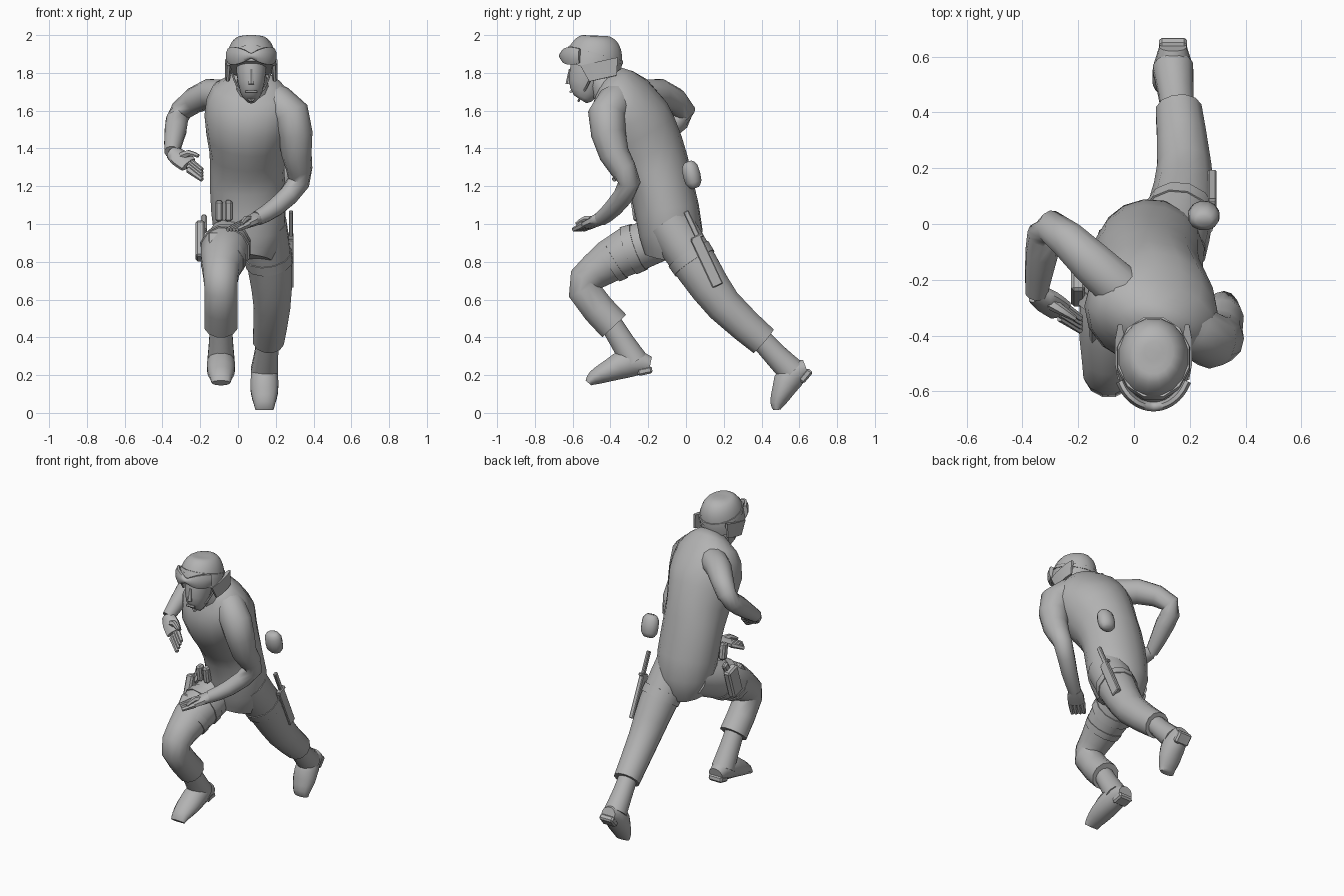
import bpy
import bmesh
import math
from mathutils import Vector, Matrix, Euler

default = bpy.data.objects.get("Cube")
if default:
    bpy.data.objects.remove(default, do_unlink=True)

grey = bpy.data.materials.new("plain grey")
grey.use_nodes = True
tone = (.45, .45, .45, 1)
grey.diffuse_color = tone
grey.node_tree.nodes["Principled BSDF"].inputs["Base Color"].default_value = tone

ACROSS = Vector((1, 0, 0))
UPRIGHT = Vector((0, 0, 1))


def finish(name, bm, sharp):
    """Shade smooth except on sharp edges, then link the object."""
    bmesh.ops.recalc_face_normals(bm, faces=bm.faces)
    for face in bm.faces:
        face.smooth = True
    for edge in bm.edges:
        edge.smooth = edge.calc_face_angle(0) < math.radians(sharp)
    mesh = bpy.data.meshes.new(name)
    bm.to_mesh(mesh)
    bm.free()
    mesh.materials.append(grey)
    obj = bpy.data.objects.new(name, mesh)
    bpy.context.collection.objects.link(obj)
    return obj


def full_ring(ring):
    """Ring as a vector of centre, half width and half depth; round if no depth is given."""
    return Vector(ring if len(ring) == 5 else (*ring, ring[-1]))


def refine(rings):
    """Insert a smoothly interpolated ring between each pair."""
    result = [rings[0]]
    last = len(rings) - 1
    for i in range(last):
        near = rings[i] + rings[i + 1]
        far = rings[max(i - 1, 0)] + rings[min(i + 2, last)]
        result += [(near * 9 - far) / 16, rings[i + 1]]
    return result


def loft(name, rings, sides=12, ref=ACROSS, twist=0, sharp=55):
    """Skin elliptical rings set square to their path, the last one yawed by twist."""
    bm = bmesh.new()
    rings = refine([full_ring(r) for r in rings])
    centres = [Vector(r[:3]) for r in rings]
    last = len(rings) - 1
    loops = []
    for i, ring in enumerate(rings):
        along = (centres[min(i + 1, last)] - centres[max(i - 1, 0)]).normalized()
        side = Matrix.Rotation(-twist * i / last, 3, "Z") @ ref
        side = (side - along * side.dot(along)).normalized()
        wide, deep = side * ring[3], along.cross(side) * ring[4]
        angles = [math.tau * (k + .5) / sides for k in range(sides)]
        loops.append([bm.verts.new(centres[i] + wide * math.cos(a) + deep * math.sin(a))
                      for a in angles])
    for low, high in zip(loops, loops[1:]):
        for k in range(sides):
            bm.faces.new((low[k - 1], low[k], high[k], high[k - 1]))
    bm.faces.new(loops[0])
    bm.faces.new(loops[-1])
    return finish(name, bm, sharp)


def strap(name, limb, index, start, length):
    """Band wrapped round a limb, just outside the stretch after one of its rings."""
    low, high = full_ring(limb[index]), full_ring(limb[index + 1])
    ends = []
    for t in (start, start + length):
        ring = low.lerp(high, t)
        ends.append((*ring[:3], ring[3] * 1.05, ring[4] * 1.05))
    return loft(name, ends)


def box(name, centre, size, tilt, bevel=.01):
    """Bevelled box leaning by tilt degrees about x."""
    bm = bmesh.new()
    bmesh.ops.create_cube(bm, size=1)
    bmesh.ops.scale(bm, vec=size, verts=bm.verts)
    bmesh.ops.bevel(bm, geom=bm.edges[:], offset=bevel, segments=1, affect="EDGES")
    turn = Euler((math.radians(tilt), 0, 0)).to_matrix().to_4x4()
    bm.transform(Matrix.Translation(centre) @ turn)
    return finish(name, bm, 30)


def hand(side, wrist, tip, thumb_tip, spread):
    """Flat palm, four fingers fanned along spread, and a thumb."""
    wrist, tip, thumb_tip, spread = map(Vector, (wrist, tip, thumb_tip, spread))
    knuckles = wrist.lerp(tip, .55)
    middle = wrist.lerp(tip, .25)
    loft(side + "_palm", [(*wrist, .04, .035), (*middle, .055, .03), (*knuckles, .052, .024)],
         sides=8, ref=spread)
    for i in range(4):
        shift = spread * (i - 1.5)
        loft(side + "_finger", [(*(knuckles + shift), .019), (*(tip + shift), .012)], sides=6)
    bend = middle.lerp(thumb_tip, .5) + UPRIGHT * .02
    loft(side + "_thumb", [(*middle, .025), (*bend, .018), (*thumb_tip, .01)], sides=6, ref=UPRIGHT)


def foot(side, heel, length, pitch):
    """Flat-soled boot foot with a heel block, pitched toe down."""
    rings = []
    for t, height in ((0, .045), (.3, .08), (.65, .06), (.9, .04), (1, .02)):
        rings.append((0, -length * t, height, .05 + .028 * math.sin(math.pi * t), height))
    shoe = loft(side + "_boot_foot", rings)
    block = box(side + "_heel", (0, -.035, .02), (.1, .08, .04), 0)
    for part in (shoe, block):
        part.location = heel
        part.rotation_euler.x = math.radians(pitch)


# Torso, leaning forward with the left shoulder leading
torso = [(.05, -.09, .82, .13), (.06, -.08, .95, .19, .17), (.05, -.13, 1.2, .2, .17),
         (.05, -.2, 1.37, .2), (.06, -.3, 1.55, .24, .22), (.08, -.35, 1.7, .22, .15),
         (.08, -.4, 1.78, .08)]
loft("torso", torso, sides=16, twist=.4)
loft("collar", [(.08, -.4, 1.7, .1), (.07, -.47, 1.79, .07)])

# Head and face, built round the middle of the skull
MID, BACK, RIM = .07, -.5, 1.82
loft("neck", [(MID, -.41, 1.7, .07), (MID, BACK, RIM, .07)])
loft("head", [(MID, -.56, 1.66, .03, .04), (MID, -.54, 1.7, .06, .08),
              (MID, -.52, 1.8, .08, .1), (MID, BACK, 1.9, .08, .1)])
loft("nose", [(MID, -.61, RIM, .01), (MID, -.62, 1.74, .018)], sides=6)
loft("lips", [(MID + s * .03, -.61, 1.7, .008) for s in (-1, 0, 1)], sides=6, ref=UPRIGHT)

# Domed helmet, its rim lower at the back
dome = []
for i in range(7):
    reach = math.cos(i / 4) ** .55
    dome.append((MID, BACK + .045 * math.sin(i / 3.6), RIM + .177 * math.sin(i / 4),
                 .135 * reach, .157 * reach))
loft("helmet", dome, sides=16)
strap("goggle_strap", dome, 1, .5, .5)

# Goggles with two lens lobes wrapped round the brow
goggles = []
for i in range(-6, 7):
    a = i / 5.2
    goggles.append((MID + .13 * math.sin(a), BACK - .155 * math.cos(a), 1.89,
                    .015 + .035 * abs(math.sin(2 * a)), .018))
loft("goggles", goggles, sides=8, ref=UPRIGHT)

# Ear flaps and chin strap on both sides
for s in (-1, 1):
    loft("ear_flap", [(MID + s * .12, -.46, 1.86, .02, .11),
                      (MID + s * .125, -.44, 1.77, .014, .08)], sides=8)
    loft("chin_strap", [(MID + s * .1, -.49, 1.8, .006), (MID + s * .07, -.53, 1.72, .006),
                        (MID, -.57, 1.65, .006)], sides=6)

# Left arm, bent across the body
loft("left_arm", [(.14, -.33, 1.68, .09), (.28, -.42, 1.58, .1), (.31, -.38, 1.37, .08),
                  (.32, -.3, 1.22, .06), (.2, -.38, 1.09, .05), (.1, -.45, 1.03, .04)],
     ref=Vector((1, -1, 0)))
hand("left", (.1, -.45, 1.03), (-.03, -.57, .97), (.02, -.58, 1), (.017, -.017, 0))

# Right arm, elbow swung back
loft("right_arm", [(.04, -.31, 1.66, .09), (-.15, -.14, 1.69, .08), (-.3, -.01, 1.6, .06),
                   (-.33, -.1, 1.5, .06), (-.35, -.25, 1.38, .04)], ref=Vector((1, 1, 0)))
hand("right", (-.35, -.25, 1.38), (-.19, -.36, 1.26), (-.21, -.34, 1.36), (0, .015, .017))

# Right leg, raised in front
right_leg = [(-.02, -.05, .95, .11), (-.07, -.3, .86, .13), (-.09, -.48, .75, .1),
             (-.09, -.54, .65, .09), (-.09, -.38, .46, .09)]
loft("right_trouser", right_leg)
loft("right_boot_shaft", [(-.09, -.42, .51, .06), (-.09, -.34, .38, .065), (-.09, -.27, .27, .075)])
foot("right", (-.09, -.18, .21), .34, 12)

# Left leg, pushing off behind
left_leg = [(.13, -.09, 1, .13), (.17, .06, .77, .12), (.18, .2, .57, .1), (.16, .41, .38, .085)]
loft("left_trouser", left_leg)
loft("left_boot_shaft", [(.16, .38, .41, .06), (.15, .47, .31, .065), (.14, .56, .22, .075)])
foot("left", (.14, .67, .21), .27, 50)

# Thigh straps
strap("right_thigh_strap", right_leg, 0, .8, .2)
strap("right_lower_strap", right_leg, 1, .4, .2)
strap("left_thigh_strap", left_leg, 0, .7, .2)

# Holster and pouches on the right
box("holster", (-.2, -.22, .91), (.05, .1, .2), -18)
box("pistol_grip", (-.18, -.18, 1), (.03, .05, .1), -30)
box("thigh_pouch", (-.11, -.38, .9), (.1, .07, .1), -38)
for x in (-.1, -.05):
    box("belt_magazine", (x, -.26, 1.07), (.04, .05, .11), 8)

# Knife and rounded back pouch on the left
box("knife_sheath", (.28, .11, .8), (.03, .06, .28), 25, .005)
box("knife_handle", (.28, .03, 1), (.02, .03, .15), 25, .005)
box("knife_guard", (.28, .06, .93), (.03, .07, .02), 25, .005)
loft("back_pouch", [(.25, .01, 1.33, .03, .02), (.25, .02, 1.3, .055, .045),
                    (.25, .04, 1.22, .055, .045), (.25, .05, 1.19, .03, .02)])
